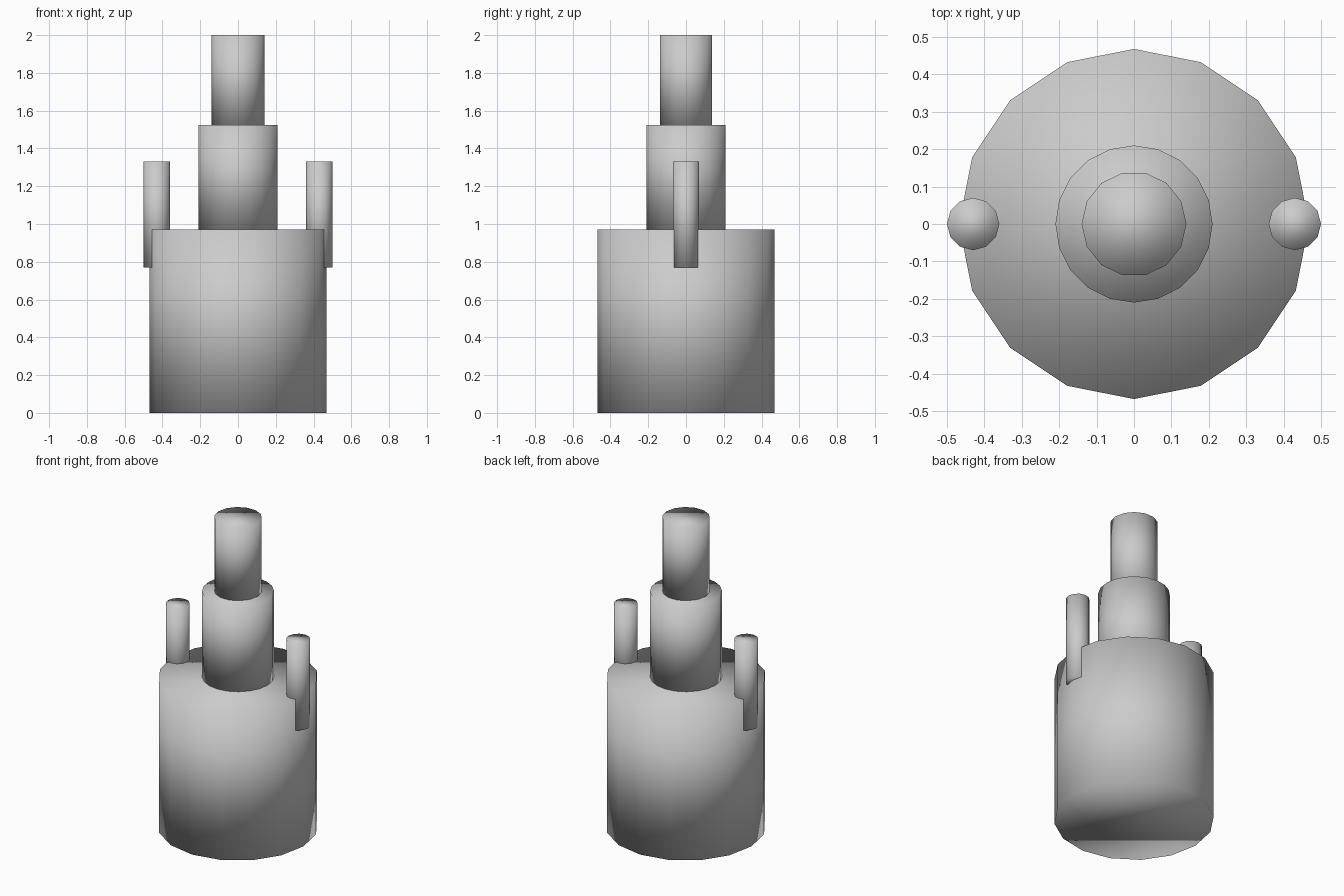
import bpy

if "Cube" in bpy.data.objects:
    bpy.data.objects.remove(bpy.data.objects["Cube"])


def cylinder(name, sides, radius, z0, z1, x=0.0):
    # Smooth-shaded capped cylinder with its first corner on the +x axis
    bpy.ops.mesh.primitive_cylinder_add(
        vertices=sides, radius=radius, depth=z1 - z0,
        end_fill_type='NGON', location=(x, 0, (z0 + z1) / 2))
    obj = bpy.context.object
    if sides == 14:
        obj.rotation_euler.z = 3.14159265 / 2
    obj.name = name
    bpy.ops.object.transform_apply(location=False, rotation=True, scale=False)
    bpy.ops.object.shade_smooth()
    return obj


# Stepped central body
cylinder("base_drum", 16, 0.468, 0.0, 0.97)
cylinder("middle_column", 20, 0.21, 0.97, 1.525)
cylinder("top_column", 14, 0.14, 1.525, 2.0)

# Side pins, half sunk into the rim of the drum
for side, x in (("left", -0.43), ("right", 0.43)):
    cylinder(side + "_pin", 12, 0.07, 0.77, 1.33, x)
